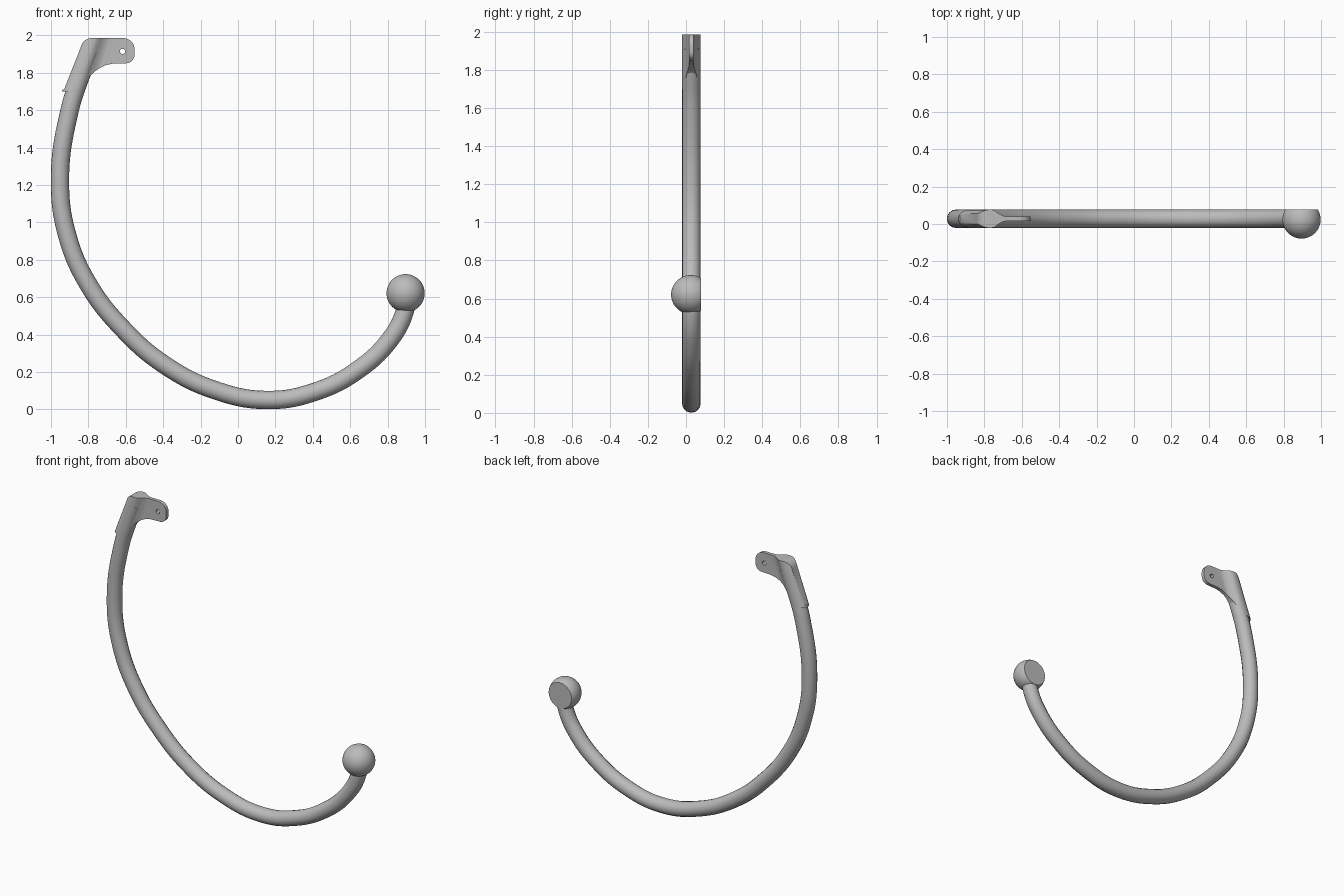
import bpy, bmesh, math
from mathutils import Vector

cube = bpy.data.objects.get("Cube")
if cube:
    bpy.data.objects.remove(cube, do_unlink=True)

MID_Y = 0.028      # centre plane of the hook
ROD_R = 0.049
BACK_Y = 0.078     # flat back of the ball

steel = bpy.data.materials.new("grey_steel")
steel.use_nodes = True
steel.diffuse_color = (0.5, 0.5, 0.5, 1)
steel.node_tree.nodes["Principled BSDF"].inputs["Base Color"].default_value = (0.5, 0.5, 0.5, 1)


def add_object(name, bm):
    mesh = bpy.data.meshes.new(name)
    bmesh.ops.recalc_face_normals(bm, faces=bm.faces)
    bm.to_mesh(mesh)
    bm.free()
    mesh.materials.append(steel)
    ob = bpy.data.objects.new(name, mesh)
    bpy.context.collection.objects.link(ob)
    return ob


def activate(ob):
    bpy.ops.object.select_all(action='DESELECT')
    ob.select_set(True)
    bpy.context.view_layer.objects.active = ob


def smooth(ob, angle=30):
    activate(ob)
    bpy.ops.object.shade_smooth_by_angle(angle=math.radians(angle))


def prism(name, outline, offset):
    """Extrude a closed outline of 3D points along an offset."""
    bm = bmesh.new()
    face = bm.faces.new([bm.verts.new(p) for p in outline])
    ext = bmesh.ops.extrude_face_region(bm, geom=[face])
    bmesh.ops.translate(bm, vec=Vector(offset),
                        verts=[v for v in ext["geom"] if isinstance(v, bmesh.types.BMVert)])
    return add_object(name, bm)


def arc(cx, cz, r, start, end, n=8):
    """Points of an arc in the x-z plane, angles in degrees."""
    angles = [math.radians(start + (end - start) * i / n) for i in range(n + 1)]
    return [(cx + r * math.cos(a), cz + r * math.sin(a)) for a in angles]


# Curved rod, swept along a smooth path
path = [(-0.79, 1.92), (-0.835, 1.8), (-0.9, 1.6), (-0.952, 1.22), (-0.91, 0.92),
        (-0.795, 0.66), (-0.615, 0.43), (-0.4, 0.243), (-0.13, 0.105), (0.16, 0.05),
        (0.42, 0.097), (0.64, 0.21), (0.81, 0.37), (0.89, 0.52), (0.9, 0.6)]
curve = bpy.data.curves.new("curved_rod", 'CURVE')
curve.dimensions = '3D'
curve.bevel_depth = ROD_R
curve.bevel_resolution = 6
curve.resolution_u = 10
curve.use_fill_caps = True
spline = curve.splines.new('BEZIER')
spline.bezier_points.add(len(path) - 1)
for point, (x, z) in zip(spline.bezier_points, path):
    point.co = (x, MID_Y, z)
    point.handle_left_type = point.handle_right_type = 'AUTO'
curve.materials.append(steel)
rod = bpy.data.objects.new("curved_rod", curve)
bpy.context.collection.objects.link(rod)
activate(rod)
bpy.ops.object.convert(target='MESH')
smooth(bpy.context.object)

# End ball with a flat back
bm = bmesh.new()
bmesh.ops.create_uvsphere(bm, u_segments=48, v_segments=24, radius=0.102)
bmesh.ops.translate(bm, verts=bm.verts, vec=(0.896, 0.024, 0.621))
cut = bmesh.ops.bisect_plane(bm, geom=bm.verts[:] + bm.edges[:] + bm.faces[:],
                             plane_co=(0, BACK_Y, 0), plane_no=(0, 1, 0), clear_outer=True)
bmesh.ops.holes_fill(bm, edges=[e for e in bm.edges if e.is_boundary])
smooth(add_object("end_ball", bm))

# Flattened mounting bracket: round boss fairing into a thin tab, leaning with the rod
boss_x, boss_rx, tab_half = -0.765, 0.065, 0.012
half = [(boss_x - boss_rx * math.cos(a), ROD_R * math.sin(a))
        for a in (math.pi * 0.62 * i / 12 for i in range(13))]
x0, y0 = half[-1]
fair_x = 0.065
half += [(x0 + fair_x * t, tab_half + (y0 - tab_half) * (1 - t) ** 1.7)
         for t in (0.25, 0.5, 0.75, 1)]
half.append((-0.35, tab_half))
outline = half + [(x, -y) for x, y in reversed(half[1:])]
top_z, depth, lean = 2.0, 0.32, 0.37
bracket = prism("mounting_bracket", [(x, MID_Y + y, top_z) for x, y in outline],
                (-lean * depth, 0, -depth))

# Side silhouette and screw hole that trim the bracket
side = [(-1.1, 1.7), (-0.85, 1.7), (-0.837, 1.722), (-0.794, 1.78), (-0.765, 1.807),
        (-0.735, 1.827), (-0.705, 1.841), (-0.67, 1.848)]
side += arc(-0.6, 1.897, 0.047, -90, 0)
side += arc(-0.613, 1.925, 0.06, 0, 90)
side += arc(-0.782, 1.925, 0.06, 90, 170)
side += [(-0.93, 1.71)]
trim = prism("bracket_trim", [(x, -0.3, z) for x, z in side], (0, 0.6, 0))
hole = prism("screw_hole_cutter",
             [(x, -0.3, z) for x, z in arc(-0.617, 1.914, 0.014, 0, 345, 23)], (0, 0.6, 0))
for cutter, operation in ((trim, 'INTERSECT'), (hole, 'DIFFERENCE')):
    cutter.hide_render = True
    mod = bracket.modifiers.new(cutter.name, 'BOOLEAN')
    mod.operation = operation
    mod.solver = 'EXACT'
    mod.object = cutter
    activate(bracket)
    bpy.ops.object.modifier_apply(modifier=mod.name)
    bpy.data.objects.remove(cutter, do_unlink=True)
smooth(bracket, 35)
